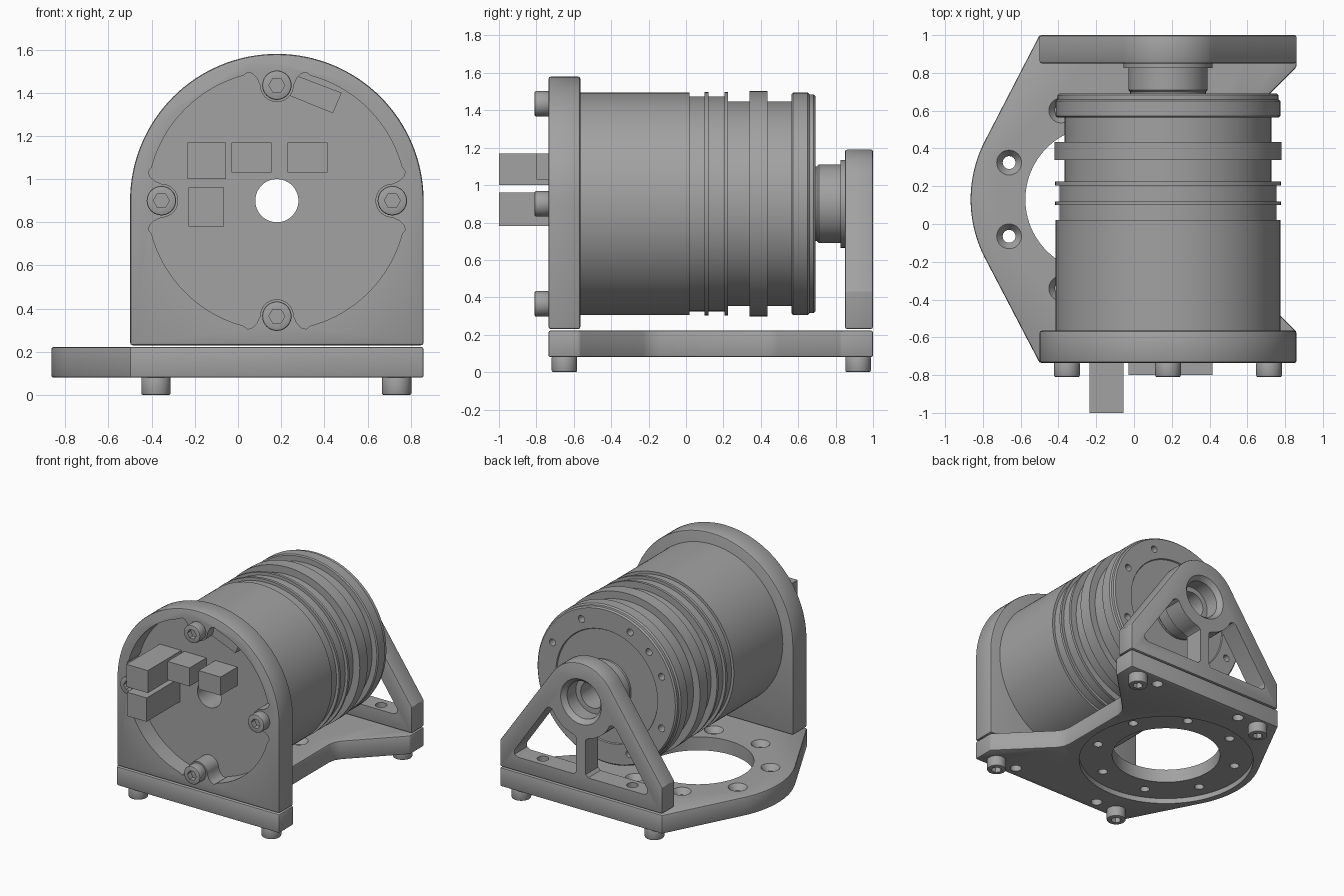
import bpy, bmesh
from math import sin, cos, radians, pi
from mathutils import Vector

if "Cube" in bpy.data.objects:
    bpy.data.objects.remove(bpy.data.objects["Cube"])

grey = bpy.data.materials.new("metal_grey")
grey.use_nodes = True
grey.diffuse_color = (0.36, 0.36, 0.36, 1)
grey.node_tree.nodes["Principled BSDF"].inputs["Base Color"].default_value = grey.diffuse_color

CX, CZ = 0.18, 0.90            # motor axis
RX, RY = -0.19, 0.13           # centre of the round opening in the base


def place(u, v, t, axis):
    return Vector((u, t, v)) if axis == "y" else Vector((u, v, t))


def arc(cx, cy, r, a0, a1, n):
    angles = [radians(a0 + (a1 - a0) * i / n) for i in range(n + 1)]
    return [(cx + r * cos(a), cy + r * sin(a)) for a in angles]


def circle(cx, cy, r, n=64):
    return arc(cx, cy, r, 0, 360, n)[:-1]


def finish(name, bm):
    bmesh.ops.remove_doubles(bm, verts=bm.verts, dist=1e-5)
    bmesh.ops.recalc_face_normals(bm, faces=bm.faces)
    mesh = bpy.data.meshes.new(name)
    bm.to_mesh(mesh)
    bm.free()
    mesh.materials.append(grey)
    obj = bpy.data.objects.new(name, mesh)
    bpy.context.collection.objects.link(obj)
    return obj


def prism(name, pts, axis, lo, hi):
    """Extrude an outline along y or z."""
    bm = bmesh.new()
    face = bm.faces.new([bm.verts.new(place(u, v, lo, axis)) for u, v in pts])
    out = bmesh.ops.extrude_face_region(bm, geom=[face])
    move = place(0, 0, hi - lo, axis)
    bmesh.ops.translate(bm, vec=move, verts=[g for g in out["geom"] if isinstance(g, bmesh.types.BMVert)])
    return finish(name, bm)


def lathe(name, profile, axis, cu, cv, n=96):
    """Revolve a closed (along, radius) profile about y or z."""
    bm = bmesh.new()
    verts = [bm.verts.new(place(cu + r, cv, t, axis)) for t, r in profile]
    edges = [bm.edges.new((verts[i - 1], verts[i])) for i in range(len(verts))]
    bmesh.ops.spin(bm, geom=verts + edges, cent=place(cu, cv, 0, axis),
                   axis=place(0, 0, 1, axis), angle=2 * pi, steps=n)
    return finish(name, bm)


def activate(obj):
    bpy.ops.object.select_all(action="DESELECT")
    obj.select_set(True)
    bpy.context.view_layer.objects.active = obj


def bevel(obj, width):
    mod = obj.modifiers.new("edge", "BEVEL")
    mod.width, mod.segments, mod.angle_limit = width, 2, radians(40)
    activate(obj)
    bpy.ops.object.modifier_apply(modifier=mod.name)


def cut(obj, cutters):
    activate(obj)
    for c in cutters:
        mod = obj.modifiers.new("cut", "BOOLEAN")
        mod.operation, mod.solver, mod.object = "DIFFERENCE", "EXACT", c
        bpy.ops.object.modifier_apply(modifier=mod.name)
        bpy.data.objects.remove(c)


def smooth(obj):
    activate(obj)
    bpy.ops.object.shade_smooth_by_angle(angle=radians(30))


def bore(axis, cu, cv, r, lo, hi, n=48):
    return prism("cutter", circle(cu, cv, r, n), axis, lo, hi)


def bolt(name, axis, cu, cv, lo, hi):
    head = prism(name, circle(cu, cv, 0.068, 40), axis, lo, hi)
    bevel(head, 0.008)
    cut(head, [bore(axis, cu, cv, 0.037, lo - 0.02, lo + 0.04, 6)])
    smooth(head)


# Base plate: rounded on one side, notched on the other
outline = [(-0.5, -0.735), (0.86, -0.735), (0.86, -0.57), (0.52, -0.23), (0.495, -0.19), (0.485, -0.14),
           (0.485, 0.40), (0.495, 0.45), (0.52, 0.49), (0.86, 0.83), (0.86, 1.0), (-0.5, 1.0)]
outline += arc(RX, RY, 0.675, 152.5, 207.5, 20)
base = prism("base_plate", outline, "z", 0.08, 0.222)
bevel(base, 0.01)
cutters = [bore("z", RX, RY, 0.385, 0, 0.3, 96), bore("z", RX, RY, 0.62, 0, 0.12, 96)]
for u, v in circle(0, 0, 0.51, 8):
    a = radians(22.5)
    sink = [(0.05, 0), (0.05, 0.034), (0.18, 0.034), (0.225, 0.068), (0.25, 0.068), (0.25, 0)]
    cutters.append(lathe("cutter", sink, "z", RX + u * cos(a) - v * sin(a),
                         RY + u * sin(a) + v * cos(a), 32))
for dx in (-0.375, 0.375):
    for y in (-0.65, 0.92):
        cutters.append(bore("z", CX + dx, y, 0.04, 0, 0.3))
cut(base, cutters)
smooth(base)

# Front plate: arch with a lobed pocket
arch = [(-0.5, 0.23), (0.86, 0.23)] + arc(CX, CZ, 0.68, 0, 180, 64)
plate = prism("front_plate", arch, "y", -0.735, -0.565)
bevel(plate, 0.012)
flare = [(0.595, -0.135), (0.588, -0.112), (0.568, -0.093)]
lobe = flare + arc(0.535, 0, 0.078, 270, 90, 20) + [(a, -b) for a, b in reversed(flare)]
pocket = []
for k in range(4):
    c, s = cos(k * pi / 2), sin(k * pi / 2)
    pocket += [(CX + a * c - b * s, CZ + a * s + b * c) for a, b in lobe]
    pocket += arc(CX, CZ, 0.6, k * 90 + 15, k * 90 + 75, 24)
cut(plate, [prism("cutter", pocket, "y", -0.8, -0.6), bore("y", CX, CZ, 0.1, -0.7, -0.5)])
smooth(plate)

# Motor housing: stepped, ribbed and hollow
steps = [(-0.57, 0.1), (-0.57, 0.595), (0.02, 0.595), (0.02, 0.575), (0.10, 0.575), (0.10, 0.597),
         (0.12, 0.597), (0.12, 0.575), (0.205, 0.575), (0.205, 0.597), (0.225, 0.597), (0.225, 0.547),
         (0.34, 0.547), (0.34, 0.602), (0.435, 0.602), (0.435, 0.547), (0.565, 0.547), (0.565, 0.587),
         (0.572, 0.595), (0.65, 0.595), (0.66, 0.585), (0.682, 0.585), (0.692, 0.575), (0.692, 0.425),
         (0.684, 0.42), (0.684, 0.1)]
housing = lathe("motor_housing", steps, "y", CX, CZ, 128)
cutters = []
for angle in (25, 65, 113, 135, 157, 203, 248, 293, 337):
    a = radians(angle)
    cutters.append(bore("y", CX + 0.5 * cos(a), CZ + 0.5 * sin(a), 0.026, 0.6, 0.75, 20))
cut(housing, cutters)
smooth(housing)

# Output hub
hub = [(0.67, 0.1), (0.67, 0.2), (0.70, 0.2), (0.71, 0.21), (0.825, 0.21), (0.825, 0.235),
       (0.86, 0.235), (0.86, 0.1)]
smooth(lathe("output_hub", hub, "y", CX, CZ))

# Rear bracket: tapered frame with two windows and a bearing bore
frame = [(-0.5, 0.23), (0.86, 0.23), (0.86, 0.43)] + arc(CX, CZ, 0.29, 34.8, 145.2, 32) + [(-0.5, 0.43)]
bracket = prism("rear_bracket", frame, "y", 0.85, 1.0)
bevel(bracket, 0.012)
window = [(0.04, 0.36), (0.06, 0.34), (0.53, 0.34), (0.555, 0.355), (0.555, 0.39), (0.29, 0.775),
          (0.265, 0.79), (0.24, 0.78)] + arc(0, 0.9, 0.27, -37, -77, 8) + [(0.04, 0.62)]
cutters = [lathe("cutter", [(0.8, 0), (0.8, 0.14), (0.965, 0.14), (1.0, 0.17), (1.05, 0.17), (1.05, 0)],
                 "y", CX, CZ, 64)]
for side in (-1, 1):
    cutters.append(prism("cutter", [(CX + side * u, v) for u, v in window], "y", 0.8, 1.1))
    cutters.append(bore("z", CX + side * 0.375, 0.92, 0.04, 0.2, 0.4))
cut(bracket, cutters)
smooth(bracket)

# Bolts on the front plate and under the base
for i, (u, v) in enumerate(circle(CX, CZ, 0.535, 4)):
    bolt(f"front_bolt_{i}", "y", u, v, -0.81, -0.73)
for x in (-0.38, 0.735):
    for y in (-0.65, 0.92):
        bolt("base_bolt", "z", x, y, 0, 0.085)

# Connector blocks in the pocket
for x0, x1, z0, z1, y0 in ((-0.235, -0.055, 1.0, 1.17, -1.0), (-0.23, -0.065, 0.78, 0.96, -1.0),
                           (-0.03, 0.155, 1.03, 1.17, -0.8), (0.23, 0.415, 1.03, 1.17, -0.8)):
    prism("connector", [(x0, z0), (x1, z0), (x1, z1), (x0, z1)], "y", y0, -0.595)
prism("slanted_connector", [(0.23, 1.39), (0.44, 1.305), (0.48, 1.4), (0.27, 1.48)], "y", -0.66, -0.595)
